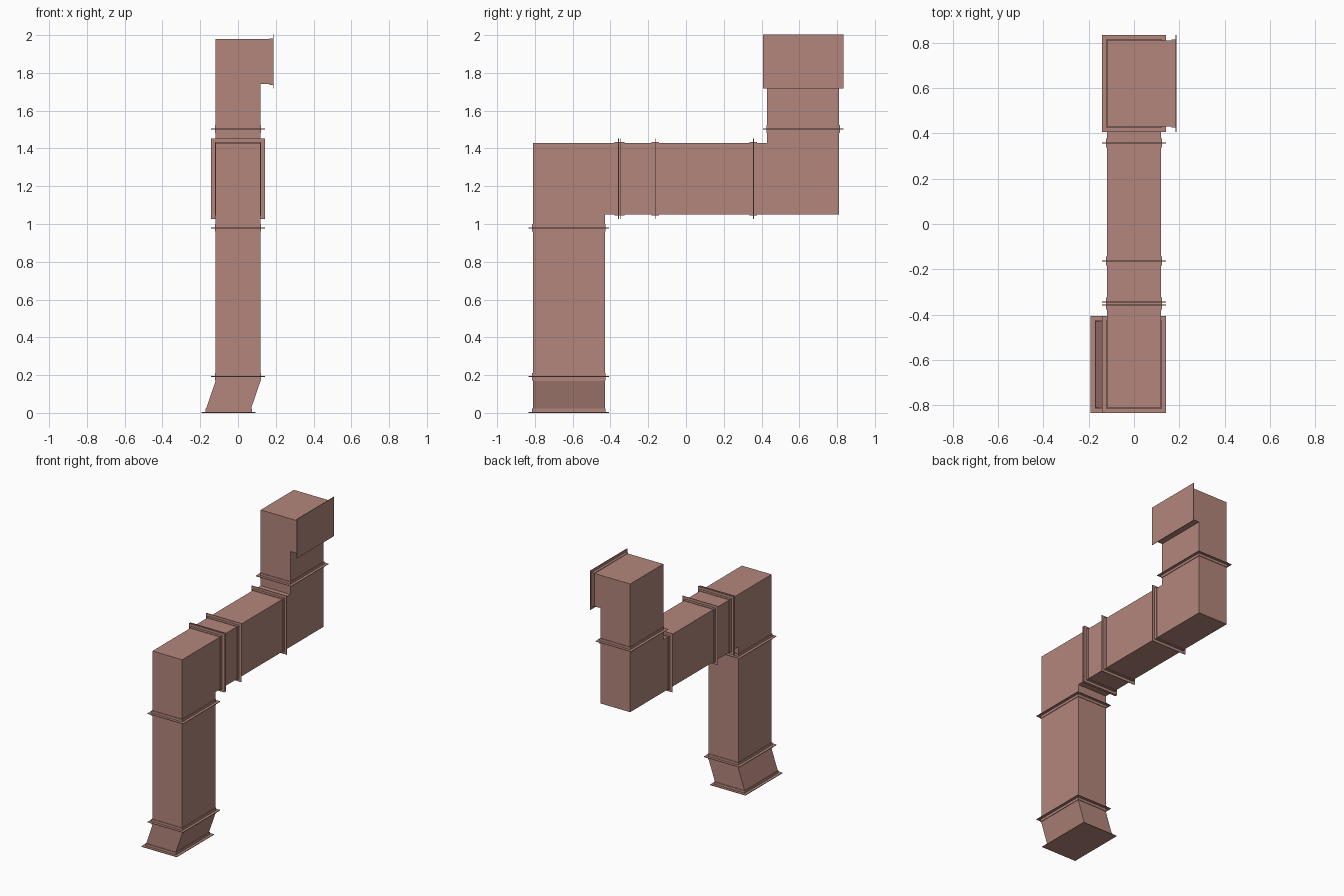
import bpy, bmesh
from mathutils import Vector

if "Cube" in bpy.data.objects:
    bpy.data.objects.remove(bpy.data.objects["Cube"])

HX, HW = 0.119, 0.19            # half sizes of the duct section
LIP, SHEET = 0.023, 0.004       # flange overhang and thickness
Y1, Y2, ZM = -0.62, 0.62, 1.24  # duct centre lines

mat = bpy.data.materials.new("duct_paint")
mat.diffuse_color = (0.45, 0.24, 0.2, 1)
mat.use_nodes = True
mat.node_tree.nodes["Principled BSDF"].inputs["Base Color"].default_value = mat.diffuse_color


def finish(name, bm):
    bmesh.ops.recalc_face_normals(bm, faces=bm.faces)
    me = bpy.data.meshes.new(name)
    bm.to_mesh(me)
    bm.free()
    me.materials.append(mat)
    ob = bpy.data.objects.new(name, me)
    bpy.context.collection.objects.link(ob)
    return ob


def extrude(name, profile, axis, lo, hi):
    """Extrude a 2D profile along an axis: 'x' takes (y, z), 'y' takes (x, z)."""
    bm = bmesh.new()
    place = (lambda p, t: (t, p[0], p[1])) if axis == 'x' else (lambda p, t: (p[0], t, p[1]))
    face = bm.faces.new([bm.verts.new(place(p, lo)) for p in profile])
    out = bmesh.ops.extrude_face_region(bm, geom=[face])
    shift = Vector((hi - lo, 0, 0) if axis == 'x' else (0, hi - lo, 0))
    bmesh.ops.translate(bm, vec=shift,
                        verts=[v for v in out['geom'] if isinstance(v, bmesh.types.BMVert)])
    return finish(name, bm)


def add_box(bm, centre, half):
    vs = bmesh.ops.create_cube(bm, size=2)['verts']
    for v in vs:
        v.co = Vector(centre) + Vector([a * b for a, b in zip(v.co, half)])


def flange(name, centre, axis, before=0.02, after=0.02, sheet=SHEET):
    """Thin plate across the duct with a slim collar on each side."""
    half = [HX, HW, HW]
    if axis == 0:
        half[2] = HX
    bm = bmesh.new()
    plate = [h + LIP for h in half]
    plate[axis] = sheet / 2
    add_box(bm, centre, plate)
    collar = [h + 0.004 for h in half]
    collar[axis] = (before + after) / 2
    c = list(centre)
    c[axis] += (after - before) / 2
    add_box(bm, c, collar)
    finish(name, bm)


# Sheared offset piece at the foot
extrude("foot_offset", [(-0.169, 0.001), (0.069, 0.001), (0.069, 0.022), (HX, 0.168), (HX, 0.19),
                        (-HX, 0.19), (-HX, 0.168), (-0.169, 0.022)], 'y', Y1 - HW, Y1 + HW)

# Straight vertical and horizontal ducts
def rect(a0, a1, b0, b1):
    return [(a0, b0), (a1, b0), (a1, b1), (a0, b1)]

extrude("riser_duct", rect(Y1 - HW, Y1 + HW, 0.19, 0.98), 'x', -HX, HX)
extrude("short_duct", rect(-0.345, -0.165, ZM - HW, ZM + HW), 'x', -HX, HX)
extrude("long_duct", rect(-0.165, 0.355, ZM - HW, ZM + HW), 'x', -HX, HX)

# Square elbows
top, bot = ZM + HW, ZM - HW
extrude("lower_elbow", [(Y1 - HW, 0.98), (Y1 + HW, 0.98), (Y1 + HW, bot), (-0.345, bot),
                        (-0.345, top), (Y1 - HW, top)], 'x', -HX, HX)
extrude("middle_elbow", [(0.355, bot), (Y2 + HW, bot), (Y2 + HW, 1.503), (Y2 - HW, 1.503),
                         (Y2 - HW, top), (0.355, top)], 'x', -HX, HX)
extrude("outlet_elbow", [(-HX, 1.503), (HX, 1.503), (HX, 1.741), (0.186, 1.741),
                         (0.186, 1.979), (-HX, 1.979)], 'y', Y2 - HW, Y2 + HW)

# Flanges at every joint
flange("foot_flange", (-0.05, Y1, 0.002), 2, before=0.001)
for i, z in enumerate((0.192, 0.979)):
    flange(f"riser_flange_{i + 1}", (0, Y1, z), 2)
for i, y in enumerate((-0.358, -0.345, -0.163, 0.357)):
    flange(f"run_flange_{i + 1}", (0, y, ZM), 1)
flange("outlet_riser_flange", (0, Y2, 1.503), 2)
flange("outlet_flange", (0.186, Y2, 1.86), 0, after=0.001)
